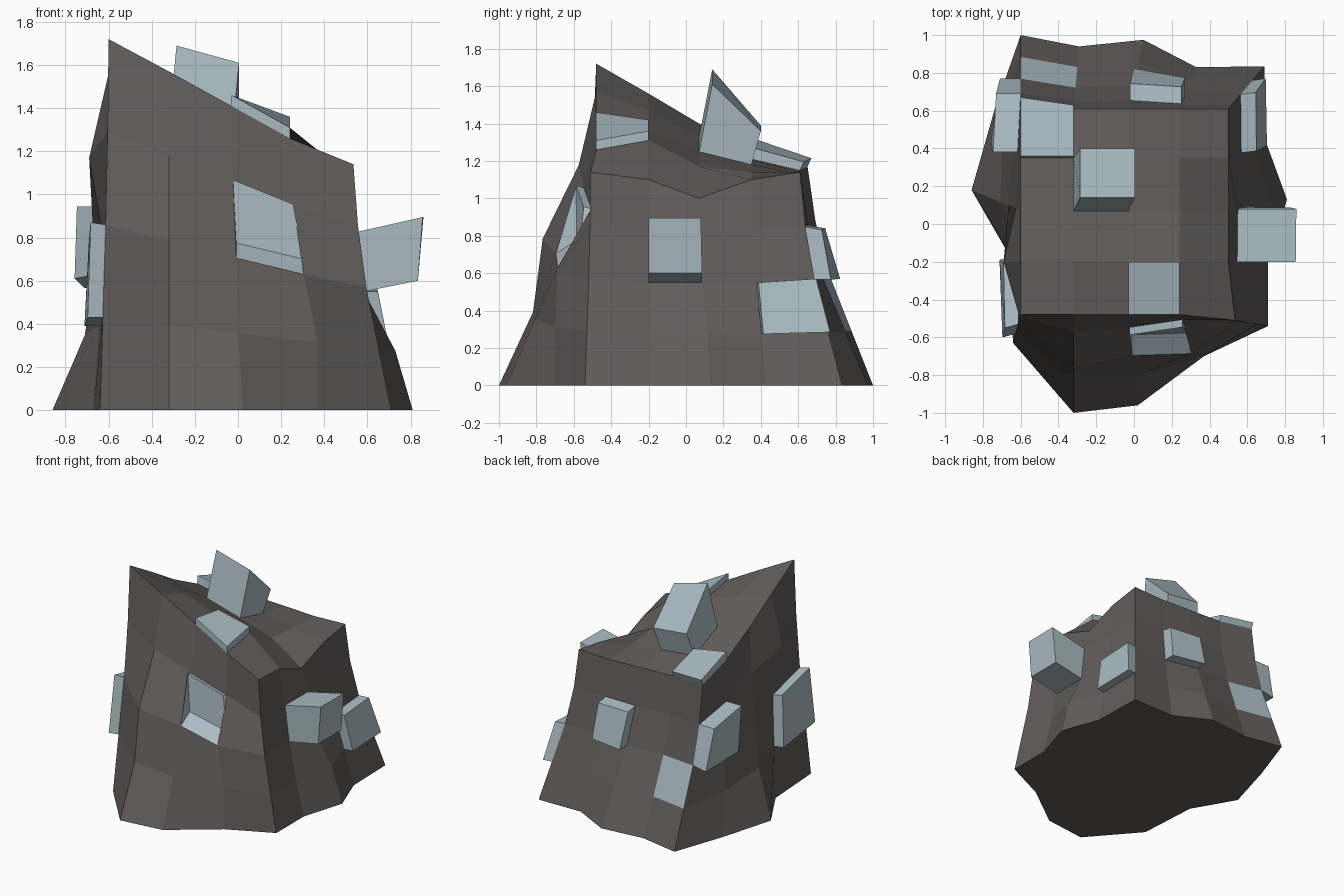
import bpy
from mathutils import Vector

if "Cube" in bpy.data.objects:
    bpy.data.objects.remove(bpy.data.objects["Cube"])


def material(name, rgb):
    m = bpy.data.materials.new(name)
    m.diffuse_color = (*rgb, 1)
    m.use_nodes = True
    m.node_tree.nodes["Principled BSDF"].inputs["Base Color"].default_value = m.diffuse_color
    return m


ROCK = material("dark_stone", (0.12, 0.11, 0.106))
ORE = material("pale_ore", (0.40, 0.50, 0.54))


def add_mesh(name, verts, faces, mat):
    me = bpy.data.meshes.new(name)
    me.from_pydata(verts, [], faces)
    me.materials.append(mat)
    me.validate()
    ob = bpy.data.objects.new(name, me)
    bpy.context.collection.objects.link(ob)


# Sloping top: 5 x 5 grid of heights, front row first
XS = (-0.6, -0.32, -0.03, 0.24, 0.5)
YS = (-0.48, -0.2, 0.07, 0.35, 0.61)
HEIGHTS = ((1.72, 1.57, 1.41, 1.26, 1.14),
           (1.56, 1.47, 1.37, 1.31, 1.10),
           (1.40, 1.33, 1.25, 1.17, 1.00),
           (1.26, 1.21, 1.18, 1.14, 1.10),
           (1.17, 1.15, 1.14, 1.13, 1.14))
top = {(i, j): Vector((XS[i], YS[j], HEIGHTS[j][i])) for i in range(5) for j in range(5)}
top[4, 0].x, top[4, 0].y = 0.535, -0.51
top[0, 4].y = 0.65

# Outline columns, anticlockwise from the front left corner
ring = ([(i, 0) for i in range(4)] + [(4, j) for j in range(4)]
        + [(i, 4) for i in range(4, 0, -1)] + [(0, j) for j in range(4, 0, -1)])
base = ((-.64, -.63), (-.32, -1), (.02, -.96), (.37, -.7),
        (.71, -.54), (.71, -.2), (.81, .13), (.70, .43),
        (.69, .835), (.33, .83), (.05, .975), (-.29, .94),
        (-.6, 1), (-.74, .6), (-.86, .18), (-.67, -.15))

# How far each column flares out at each quarter of its height
flare = {r: (1, .67, .34, .12, 0) for r in range(16)}
flare[1] = (1, .65, .55, .18, 0)
flare[2] = (1, .68, .45, .14, 0)
flare[3] = (1, 1, .80, .12, 0)
flare[5] = (1, .67, .40, .22, 0)
flare[6] = (1, .74, .27, .16, 0)
flare[14] = (1, .42, .25, .10, 0)
flare[15] = (1, .60, .30, 0, 0)
nudge = {(3, 2): (-.04, -.03, 0), (15, 3): (-.09, 0, 0),
         (6, 1): (0, 0, .025), (6, 2): (0, 0, .05), (6, 3): (0, 0, .075)}


def side(r, k):
    r %= 16
    t, (bx, by), w = top[ring[r]], base[r], flare[r][k]
    p = Vector((t.x + (bx - t.x) * w, t.y + (by - t.y) * w, t.z * k / 4))
    return p + Vector(nudge.get((r, k), (0, 0, 0)))


def side_cell(r, k):
    return [side(r, k), side(r + 1, k), side(r + 1, k + 1), side(r, k + 1)]


def top_cell(i, j):
    return [top[i, j], top[i + 1, j], top[i + 1, j + 1], top[i, j + 1]]


# Ore chunks: cell, push of its first edge, push of its opposite edge
chunks = {
    ("side", 2, 2): ((0, .11, .07), (0, -.04, .01)),   # tilted into the rock
    ("side", 5, 2): ((.25, 0, .05), (.31, 0, .07)),
    ("side", 7, 1): ((.07, .01, 0), (.08, .01, 0)),
    ("side", 9, 2): ((0, .09, 0), (0, .09, -.015)),
    ("side", 11, 1): None,
    ("side", 12, 2): ((-.11, 0, -.02), (-.13, 0, 0)),
    ("side", 15, 1): ((-.07, -.02, 0), (-.07, -.02, .01)),
    ("top", 2, 0): ((0, 0, .05), (0, 0, .05)),
    ("top", 1, 2): ((.035, .07, .36), (.035, .05, .18)),
    ("top", 0, 3): ((0, .01, .06), (0, .02, .045)),
}
cells = {("side", r, k): side_cell(r, k) for r in range(16) for k in range(4)}
cells.update({("top", i, j): top_cell(i, j) for i in range(4) for j in range(4)})

# Rock body with shared vertices, leaving out the cells the ore grows from
verts, index, faces = [], {}, []


def vid(p):
    key = tuple(round(c, 5) for c in p)
    if key not in index:
        index[key] = len(verts)
        verts.append(key)
    return index[key]


for key, quad in cells.items():
    a, b, c, d = [vid(p) for p in quad]
    if key == ("side", 15, 3):          # fold below the peak
        faces += [(a, b, d), (b, c, d)]
    elif key not in chunks:
        faces.append((a, b, c, d))
faces.append([vid(side(r, 0)) for r in reversed(range(16))])
add_mesh("rock_body", verts, faces, ROCK)

# Ore chunks: each is its cell pushed outwards (or a flush patch)
for n, (key, push) in enumerate(chunks.items(), 1):
    quad = cells[key]
    if push is None:
        add_mesh("ore_patch", quad, [(0, 1, 2, 3)], ORE)
        continue
    a, b = Vector(push[0]), Vector(push[1])
    outer = [p + o for p, o in zip(quad, (a, a, b, b))]
    walls = [(s, (s + 1) % 4, (s + 1) % 4 + 4, s + 4) for s in range(4)]
    add_mesh(f"ore_chunk_{n}", quad + outer, walls + [(4, 5, 6, 7)], ORE)
